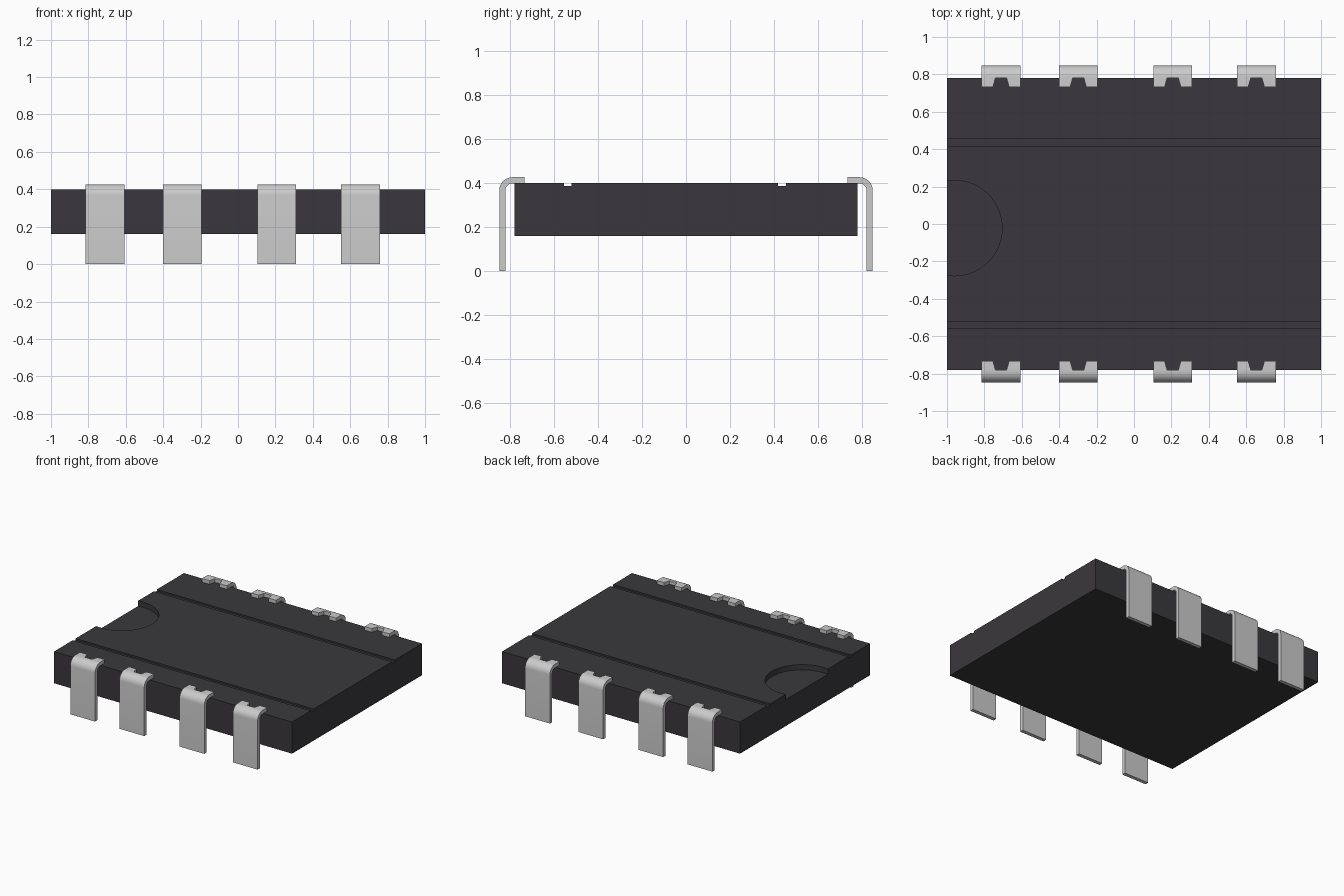
import bpy, bmesh
from math import sin, cos, pi, radians

if "Cube" in bpy.data.objects:
    bpy.data.objects.remove(bpy.data.objects["Cube"])


def prism(name, outline, axis, lo, hi):
    """Extrude a closed 2D outline along x (outline = y,z) or z (outline = x,y)."""
    place = (lambda p, h: (h, p[0], p[1])) if axis == 'x' else (lambda p, h: (p[0], p[1], h))
    bm = bmesh.new()
    face = bm.faces.new([bm.verts.new(place(p, lo)) for p in outline])
    new = bmesh.ops.extrude_face_region(bm, geom=[face])['geom']
    offset = (hi - lo, 0, 0) if axis == 'x' else (0, 0, hi - lo)
    bmesh.ops.translate(bm, vec=offset, verts=[v for v in new if isinstance(v, bmesh.types.BMVert)])
    bmesh.ops.recalc_face_normals(bm, faces=bm.faces)
    mesh = bpy.data.meshes.new(name)
    bm.to_mesh(mesh)
    bm.free()
    ob = bpy.data.objects.new(name, mesh)
    bpy.context.collection.objects.link(ob)
    return ob


def activate(ob):
    bpy.ops.object.select_all(action='DESELECT')
    ob.select_set(True)
    bpy.context.view_layer.objects.active = ob


def cut(ob, cutter):
    """Subtract the cutter and remove it."""
    activate(ob)
    mod = ob.modifiers.new('cut', 'BOOLEAN')
    mod.operation = 'DIFFERENCE'
    mod.solver = 'EXACT'
    mod.object = cutter
    bpy.ops.object.modifier_apply(modifier=mod.name)
    bpy.data.objects.remove(cutter, do_unlink=True)


def rect(a0, a1, b0, b1):
    return [(a0, b0), (a1, b0), (a1, b1), (a0, b1)]


# Chip body with two long grooves and a round end recess
TOP = 0.40
body = prism('chip_body', rect(-1, 1, -0.78, 0.78), 'z', 0.16, TOP)
for y0, y1 in ((-0.555, -0.52), (0.418, 0.455)):
    cut(body, prism('groove_cutter', rect(y0, y1, TOP - 0.012, TOP + 0.1), 'x', -1.2, 1.2))
circle = [(-0.96 + 0.255 * cos(2 * pi * i / 64), -0.022 + 0.255 * sin(2 * pi * i / 64)) for i in range(64)]
cut(body, prism('recess_cutter', circle, 'z', TOP - 0.04, TOP + 0.1))
dark = bpy.data.materials.new('dark_plastic')
dark.diffuse_color = (0.042, 0.039, 0.045, 1)
dark.use_nodes = True
dark.node_tree.nodes["Principled BSDF"].inputs["Base Color"].default_value = dark.diffuse_color
body.data.materials.clear()
body.data.materials.append(dark)


# Bent leg: vertical strip, rounded shoulder, short tab resting on the body
def bend(r):
    return [(0.788 + r * cos(pi / 2 * i / 8), 0.367 + r * sin(pi / 2 * i / 8)) for i in range(9)]


outer, inner = bend(0.06), bend(0.032)
profile = [(0.848, 0)] + outer + [(0.733, 0.427), (0.733, 0.399)] + inner[::-1] + [(0.82, 0)]

for n, x in enumerate((-0.711, -0.298, 0.207, 0.654), 1):
    leg = prism(f'leg_pair_{n}', profile, 'x', x - 0.104, x + 0.104)
    # Tapered notch splitting the tab into two prongs
    notch = [(x - 0.048, 0.715), (x + 0.048, 0.715), (x + 0.03, 0.78), (x - 0.03, 0.78)]
    cut(leg, prism('notch_cutter', notch, 'z', 0.38, 0.5))
    # Matching leg on the front side
    mirror = leg.modifiers.new('mirror', 'MIRROR')
    mirror.use_axis = (False, True, False)
    mirror.use_mirror_merge = False
    activate(leg)
    bpy.ops.object.modifier_apply(modifier=mirror.name)
    bpy.ops.object.shade_smooth_by_angle(angle=radians(30))
